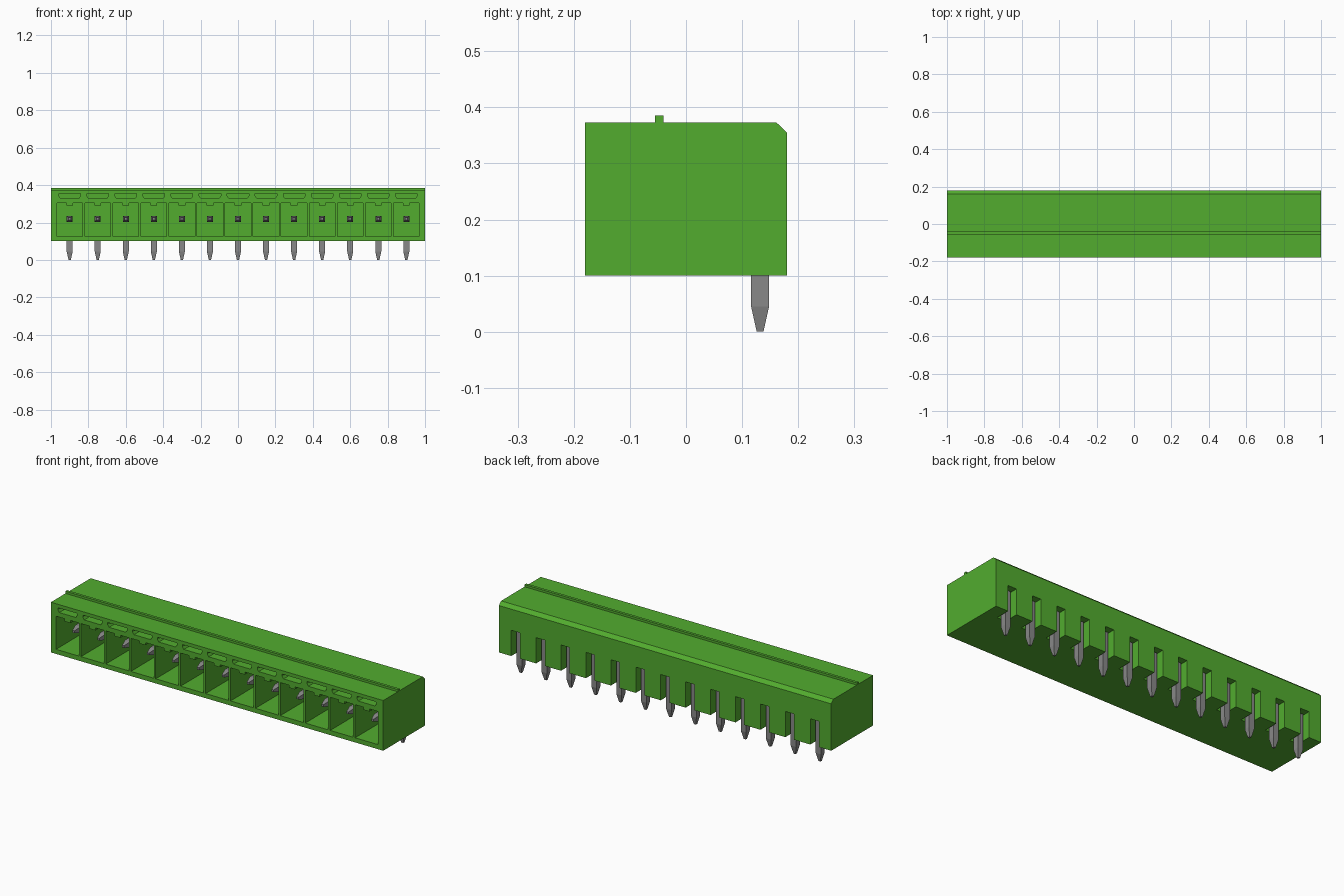
import bpy, bmesh

cube = bpy.data.objects.get("Cube")
if cube:
    bpy.data.objects.remove(cube, do_unlink=True)

PINS = [(-0.9 + 0.15 * i) for i in range(13)]


def material(name, rgb, rough):
    m = bpy.data.materials.new(name)
    m.use_nodes = True
    m.diffuse_color = (*rgb, 1)
    b = m.node_tree.nodes["Principled BSDF"]
    b.inputs["Base Color"].default_value = (*rgb, 1)
    b.inputs["Roughness"].default_value = rough
    return m


green = material("green plastic", (0.085, 0.413, 0.028), 0.5)
grey = material("grey metal", (0.25, 0.25, 0.25), 0.5)


def finish(bm, name, mat):
    bmesh.ops.recalc_face_normals(bm, faces=bm.faces)
    me = bpy.data.meshes.new(name)
    bm.to_mesh(me)
    bm.free()
    me.materials.append(mat)
    ob = bpy.data.objects.new(name, me)
    bpy.context.collection.objects.link(ob)
    return ob


def loft(bm, rings):
    """Join matching rings of points into a closed solid."""
    loops = [[bm.verts.new(p) for p in r] for r in rings]
    n = len(loops[0])
    for a, b in zip(loops, loops[1:]):
        for i in range(n):
            j = (i + 1) % n
            bm.faces.new((a[i], a[j], b[j], b[i]))
    bm.faces.new(loops[0])
    bm.faces.new(loops[-1])


def prism_y(bm, x, outline, y0, y1):
    loft(bm, [[(x + u, y, z) for u, z in outline] for y in (y0, y1)])


def rect(hw, z0, z1):
    return [(-hw, z0), (hw, z0), (hw, z1), (-hw, z1)]


# Housing: side profile swept along the length, chamfered at the top back edge
bm = bmesh.new()
side = [(-0.18, 0.1), (0.18, 0.1), (0.18, 0.355), (0.161, 0.373), (-0.18, 0.373)]
loft(bm, [[(x, y, z) for y, z in side] for x in (-1, 1)])
housing = finish(bm, "housing", green)

# Cutter: plug cavities with a key tab, coding slots, and pin slots at the back
bm = bmesh.new()
cavity = [(-0.069, 0.125), (0.069, 0.125), (0.069, 0.305), (0.018, 0.305),
          (0.018, 0.291), (-0.018, 0.291), (-0.018, 0.305), (-0.069, 0.305)]
coding = [(-0.05, 0.33), (0.05, 0.33), (0.058, 0.342), (0.058, 0.354),
          (-0.058, 0.354), (-0.058, 0.342)]
for x in PINS:
    prism_y(bm, x, cavity, -0.22, 0.07)
    prism_y(bm, x, coding, -0.22, -0.1)
    prism_y(bm, x, rect(0.026, 0.05, 0.24), 0.1, 0.22)
cutter = finish(bm, "housing_cutter", green)
cutter.hide_render = True

mod = housing.modifiers.new("cavities", "BOOLEAN")
mod.operation = "DIFFERENCE"
mod.solver = "EXACT"
mod.object = cutter
bpy.context.view_layer.objects.active = housing
bpy.ops.object.modifier_apply(modifier=mod.name)
bpy.data.objects.remove(cutter, do_unlink=True)

# Raised rib along the top
bm = bmesh.new()
prism_y(bm, 0, rect(1.0, 0.37, 0.385), -0.055, -0.04)
finish(bm, "top_rib", green)

# Bent contact pins: square wire with a tapered point at both ends
H, T, YC, ZC = 0.016, 0.006, 0.132, 0.22


def pin_ring(x, h, y_low, y_high, z_low, z_high):
    return [(x - h, y_low, z_low), (x + h, y_low, z_low),
            (x + h, y_high, z_high), (x - h, y_high, z_high)]


for i, x in enumerate(PINS):
    bm = bmesh.new()
    loft(bm, [
        pin_ring(x, T, -0.13, -0.13, ZC - T, ZC + T),
        pin_ring(x, H, -0.09, -0.09, ZC - H, ZC + H),
        pin_ring(x, H, YC - H, YC + H, ZC - H, ZC + H),
        pin_ring(x, H, YC - H, YC + H, 0.045, 0.045),
        pin_ring(x, T, YC - T, YC + T, 0, 0),
    ])
    finish(bm, f"contact_pin_{i + 1}", grey)
